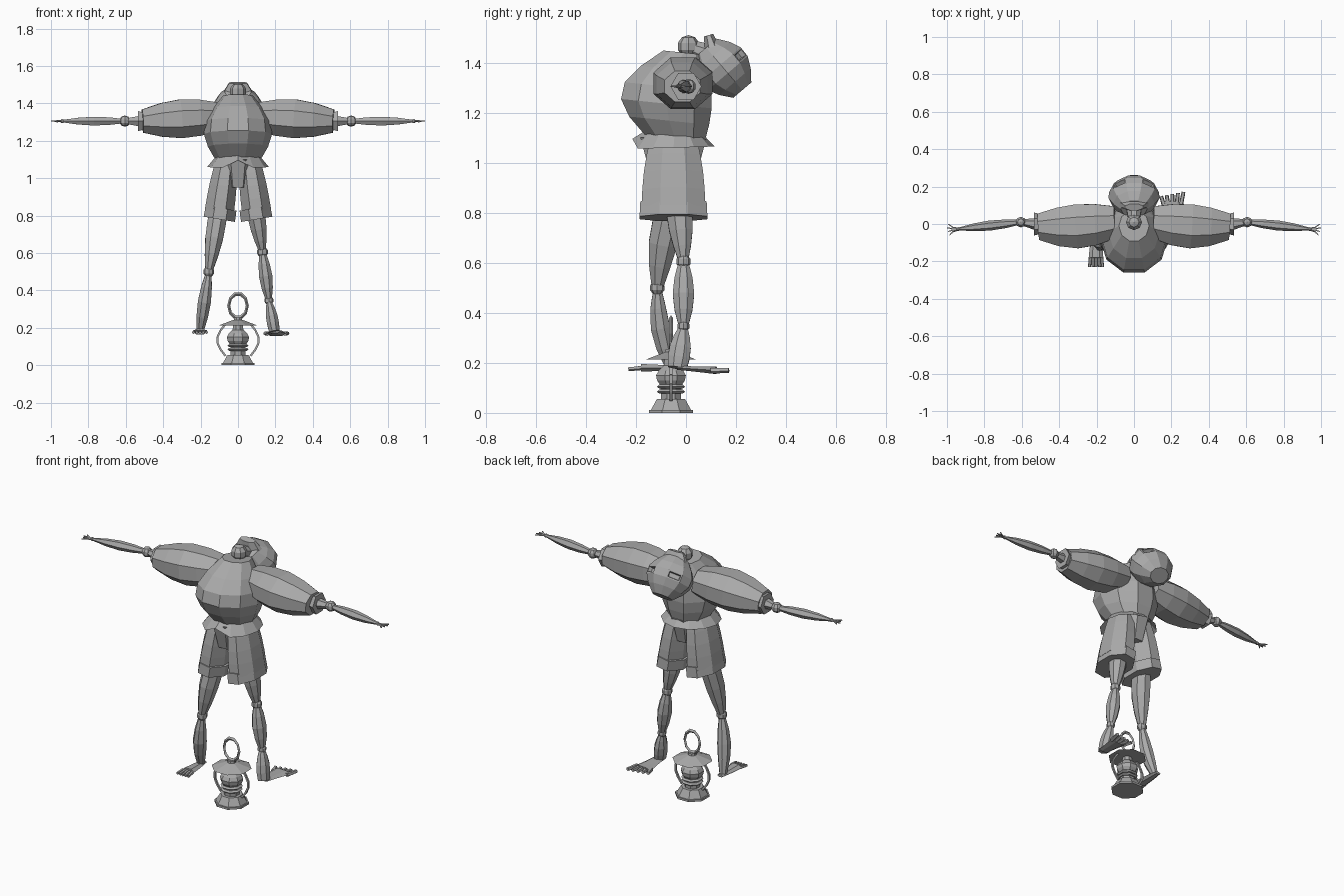
import bpy, bmesh
from math import pi, cos, sin
from mathutils import Vector

if "Cube" in bpy.data.objects:
    bpy.data.objects.remove(bpy.data.objects["Cube"], do_unlink=True)

grey = bpy.data.materials.new("plain grey")
grey.use_nodes = True
shade = (0.4, 0.4, 0.4, 1)
grey.diffuse_color = shade
grey.node_tree.nodes["Principled BSDF"].inputs["Base Color"].default_value = shade


def finish(name, bm):
    bmesh.ops.recalc_face_normals(bm, faces=bm.faces)
    mesh = bpy.data.meshes.new(name)
    bm.to_mesh(mesh)
    bm.free()
    mesh.materials.append(grey)
    obj = bpy.data.objects.new(name, mesh)
    bpy.context.collection.objects.link(obj)
    return obj


def limb(name, start, end, radii, squash=1, sides=8, steps=4, bend=0, turn=0.5, capped=True):
    """Barrel between two points: radii at start, middle and end, swelling as a sine."""
    start, end = Vector(start), Vector(end)
    along = (end - start).normalized()
    across = Vector((0, 1, 0)) if abs(along.z) > 0.7 else Vector((0, 0, 1))
    u = across.cross(along).normalized()
    v = along.cross(u)
    first, middle, last = radii
    grow = 1 / cos(pi * turn / sides)
    bm = bmesh.new()
    loops = []
    for step in range(steps + 1):
        t = step / steps
        swell = sin(pi * t)
        r = grow * (first + (last - first) * t + (middle - (first + last) / 2) * swell)
        centre = start.lerp(end, t) + Vector((0, bend * swell, 0))
        angles = [2 * pi * (i + turn) / sides for i in range(sides)]
        loops.append([bm.verts.new(centre + r * (u * sin(a) + v * squash * cos(a))) for a in angles])
    for low, high in zip(loops, loops[1:]):
        for i in range(sides):
            j = (i + 1) % sides
            bm.faces.new((low[i], low[j], high[j], high[i]))
    if capped:
        bm.faces.new(loops[0])
        bm.faces.new(loops[-1])
    return finish(name, bm)


def cone(name, start, end, first, last, **options):
    return limb(name, start, end, (first, (first + last) / 2, last), steps=1, **options)


def joint(name, centre, radius):
    bm = bmesh.new()
    bmesh.ops.create_uvsphere(bm, u_segments=8, v_segments=5, radius=radius)
    bmesh.ops.translate(bm, verts=bm.verts, vec=centre)
    finish(name, bm)


# Torso and neck
limb("torso", (0, -.045, 1.1), (0, -.01, 1.44), (.12, .18, .08), squash=1.05, sides=10, steps=5, bend=-.05)
cone("neck", (0, 0, 1.4), (0, .01, 1.45), .05, .025)
neck_top = Vector((0, .01, 1.465))
joint("neck_joint", neck_top, .045)
cone("throat", neck_top, (0, .1, 1.43), .03, .045)

# Flared hem, lower in front, with a notch at the centre
hem = cone("tunic_hem", (0, -.045, 1.12), (0, -.05, 1.06), .115, .165, sides=12, turn=0, capped=False)
for vert in hem.data.vertices:
    if vert.co.z < 1.1:
        vert.co.z += (vert.co.y + .05) / 9
        if abs(vert.co.x) < .02 and vert.co.y < -.1:
            vert.co.z += .04

# Head tipped backwards, with sunken eyes and a raised chin
head = limb("head", (0, .08, 1.46), (0, .225, 1.29), (.07, .137, .06), squash=.82, sides=10, steps=5)
bm = bmesh.new()
bm.from_mesh(head.data)
for x in (-.065, .065):
    spot = Vector((x, .23, 1.425))
    eye = min(bm.faces, key=lambda f: (f.calc_center_median() - spot).length)
    bmesh.ops.inset_individual(bm, faces=[eye], thickness=.01)
    bmesh.ops.inset_individual(bm, faces=[eye], thickness=.005, depth=-.02)
bm.to_mesh(head.data)
bm.free()
cone("chin", (0, .11, 1.44), (0, .09, 1.51), .095, .05, squash=.4)

for side, word in ((1, "left"), (-1, "right")):
    # Arm held straight out
    def reach(x, y=0.0, z=1.305):
        return Vector((side * x, y, z))

    elbow, wrist = reach(.605, .01), reach(.94, -.027)
    limb(word + "_upper_arm", reach(.1, .01, 1.33), reach(.51, -.015), (.09, .125, .075),
         squash=.88, bend=-.01)
    cone(word + "_sleeve_cuff", reach(.5), reach(.535), .05, .06, sides=6)
    cone(word + "_elbow_peg", reach(.53), elbow, .03, .015, sides=6)
    joint(word + "_elbow", elbow, .03)
    limb(word + "_forearm", elbow, wrist, (.012, .026, .007), sides=6)
    joint(word + "_wrist", wrist, .011)
    palm = reach(.97, -.03)
    cone(word + "_palm", wrist, palm, .008, .015, squash=.5, sides=6)
    for i in range(4):
        tip = reach(1 - abs(i - 2) / 150, -.06 + i / 50)
        cone(word + "_finger", palm.lerp(wrist, .5), tip, .006, .003, sides=4)

    # Shorts, one leg and its turned cuff
    limb(word + "_shorts_leg", reach(.06, -.05, 1.1), reach(.1, -.05, .82), (.06, .077, .083), squash=1.63)
    cone(word + "_shorts_cuff", reach(.09, -.05, .84), reach(.1, -.05, .78), .088, .09, squash=1.6)
cone("shorts_seat", (0, -.05, 1.1), (0, -.05, .95), .1, .07, squash=1.4)

# Right leg, stepping forwards
knee, ankle = Vector((-.156, -.115, .5)), Vector((-.203, -.06, .18))
limb("right_thigh", (-.1, -.05, .85), knee, (.05, .05, .02), squash=1.2, bend=-.01)
joint("right_knee", knee, .03)
limb("right_shin", knee, ankle, (.015, .037, .02), squash=1.1, bend=-.015)
ball_of_foot = ankle + Vector((0, -.12, 0))
limb("right_foot", ankle + Vector((0, .03, 0)), ball_of_foot, (.018, .03, .038), squash=.45, sides=6)

# Left leg, turned backwards with an extra joint
knee, shank, heel = Vector((.131, -.01, .605)), Vector((.165, -.01, .347)), Vector((.195, -.035, .18))
limb("left_thigh", (.09, -.03, .85), knee, (.05, .045, .018), squash=1.1)
joint("left_knee", knee, .03)
limb("left_shin", knee, shank, (.017, .038, .017), squash=1.2)
joint("left_lower_joint", shank, .025)
limb("left_heel", shank, heel, (.012, .033, .03), squash=1.35)
limb("left_foot", heel, (.205, .12, .17), (.03, .04, .055), squash=.3, sides=6)

# Toes fan out from the front of each foot
for i in range(5):
    fan = (i - 2) / 2
    root = ball_of_foot + Vector((fan * .03, 0, 0))
    cone("right_toe", root, root + Vector((fan * .005, -.05, -.005)), .009, .008, sides=5)
    root = Vector((.205 + fan * .045, .1, .17))
    cone("left_toe", root, root + Vector((fan * .015, .06 + fan / 90, 0)), .012, .01, sides=5)


# Lantern turned around one upright axis
def lift(z, x=0.0):
    return Vector((x, -.06, z))


cone("lantern_foot", lift(0), lift(.012), .093, .093)
cone("lantern_base", lift(.012), lift(.055), .085, .06)
cone("lantern_burner", lift(.05), lift(.12), .042, .045)
for z in (.085, .105):
    limb("lantern_burner_rim", lift(z - .008), lift(z + .008), (.05, .06, .05), steps=2)
limb("lantern_globe", lift(.11), lift(.19), (.045, .063, .03))
cone("lantern_chimney", lift(.18), lift(.255), .032, .022)
cone("lantern_hood", lift(.213), lift(.243), .108, .025)

# Lantern carrying ring and side bars
bpy.ops.mesh.primitive_torus_add(major_segments=10, minor_segments=4, major_radius=.05,
                                 minor_radius=.008, location=lift(.318), rotation=(pi / 2, 0, 0))
ring = bpy.context.object
ring.name = "lantern_ring"
ring.scale.y = 1.3
ring.data.materials.append(grey)
for side, word in ((1, "left"), (-1, "right")):
    bar = [lift(.05 + .17 * i / 5, side * (.067 + .045 * sin(pi * i / 5))) for i in range(6)]
    for low, high in zip(bar, bar[1:]):
        cone("lantern_" + word + "_bar", low, high, .007, .007, sides=4)
